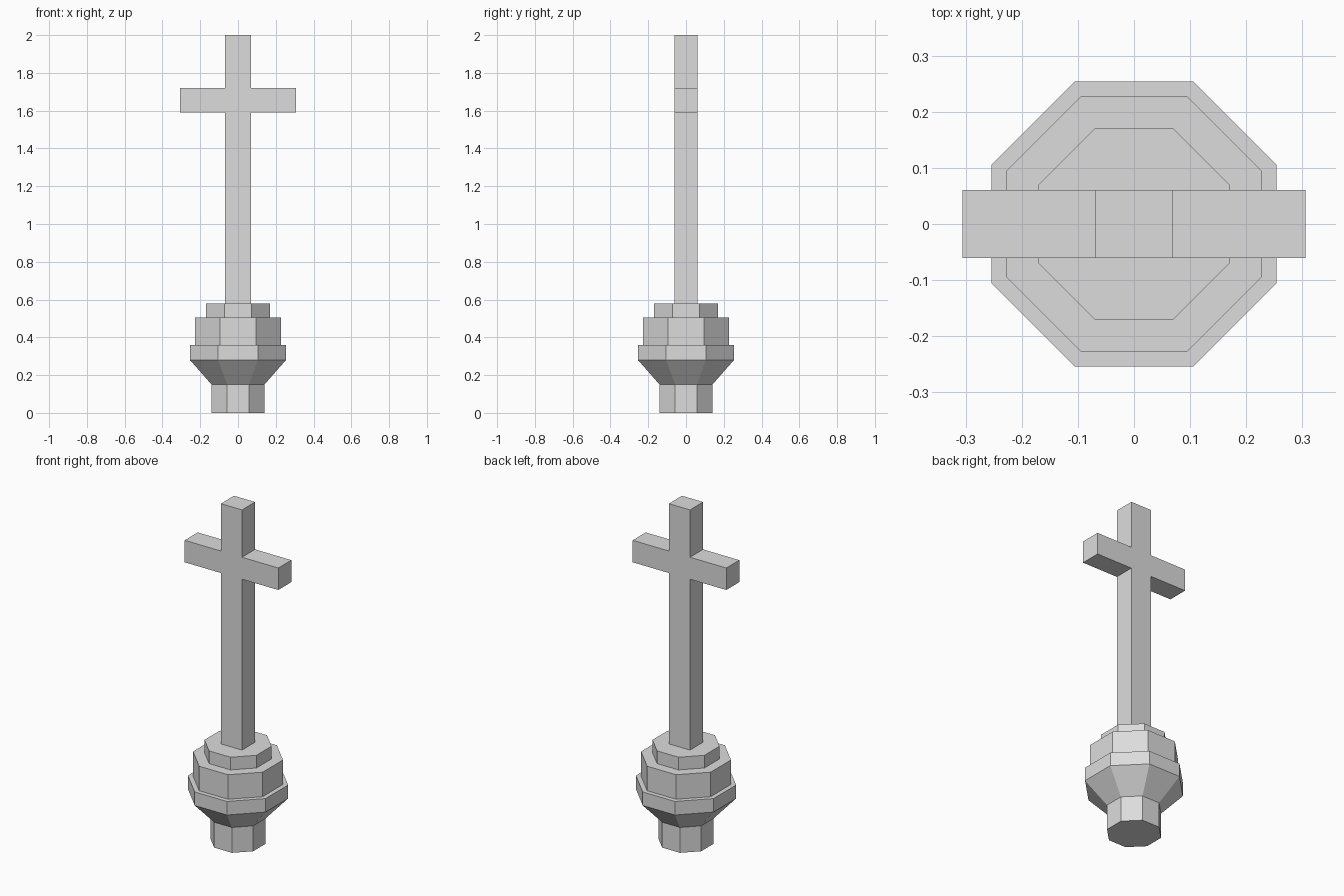
import bpy
import bmesh
from math import pi, cos, sin

cube = bpy.data.objects.get("Cube")
if cube:
    bpy.data.objects.remove(cube, do_unlink=True)

# Single stone colour
stone = bpy.data.materials.new("pale_grey_stone")
stone.use_nodes = True
grey = (0.72, 0.72, 0.72, 1)
stone.diffuse_color = grey
stone.node_tree.nodes["Principled BSDF"].inputs["Base Color"].default_value = grey


def add_object(name, bm):
    bmesh.ops.recalc_face_normals(bm, faces=bm.faces)
    mesh = bpy.data.meshes.new(name)
    bm.to_mesh(mesh)
    bm.free()
    mesh.materials.append(stone)
    obj = bpy.data.objects.new(name, mesh)
    bpy.context.collection.objects.link(obj)
    return obj


def octagonal_lathe(name, profile):
    """Sweep (flat-to-centre distance, height) pairs around eight sides."""
    bm = bmesh.new()
    rings = []
    for apothem, z in profile:
        r = apothem / cos(pi / 8)
        angles = [(i + 0.5) * pi / 4 for i in range(8)]
        rings.append([bm.verts.new((r * cos(a), r * sin(a), z)) for a in angles])
    for low, high in zip(rings, rings[1:]):
        for i in range(8):
            j = (i + 1) % 8
            bm.faces.new((low[i], low[j], high[j], high[i]))
    bm.faces.new(rings[0])
    bm.faces.new(rings[-1])
    return add_object(name, bm)


# Stepped octagonal base: foot, flare, collar, drum and cap
octagonal_lathe("stepped_base", [
    (0.14, 0), (0.14, 0.15),
    (0.254, 0.28), (0.254, 0.36),
    (0.228, 0.36), (0.228, 0.505),
    (0.17, 0.505), (0.17, 0.58),
])

# Cross: one outline, mirrored in x and extruded in depth
shaft, arm, depth = 0.069, 0.306, 0.061
half = [(shaft, 0.58), (shaft, 1.59), (arm, 1.59),
        (arm, 1.72), (shaft, 1.72), (shaft, 2.0)]
outline = half + [(-x, z) for x, z in reversed(half)]
bm = bmesh.new()
face = bm.faces.new([bm.verts.new((x, -depth, z)) for x, z in outline])
result = bmesh.ops.extrude_face_region(bm, geom=[face], use_keep_orig=True)
moved = [v for v in result["geom"] if isinstance(v, bmesh.types.BMVert)]
bmesh.ops.translate(bm, verts=moved, vec=(0, 2 * depth, 0))
add_object("cross", bm)
